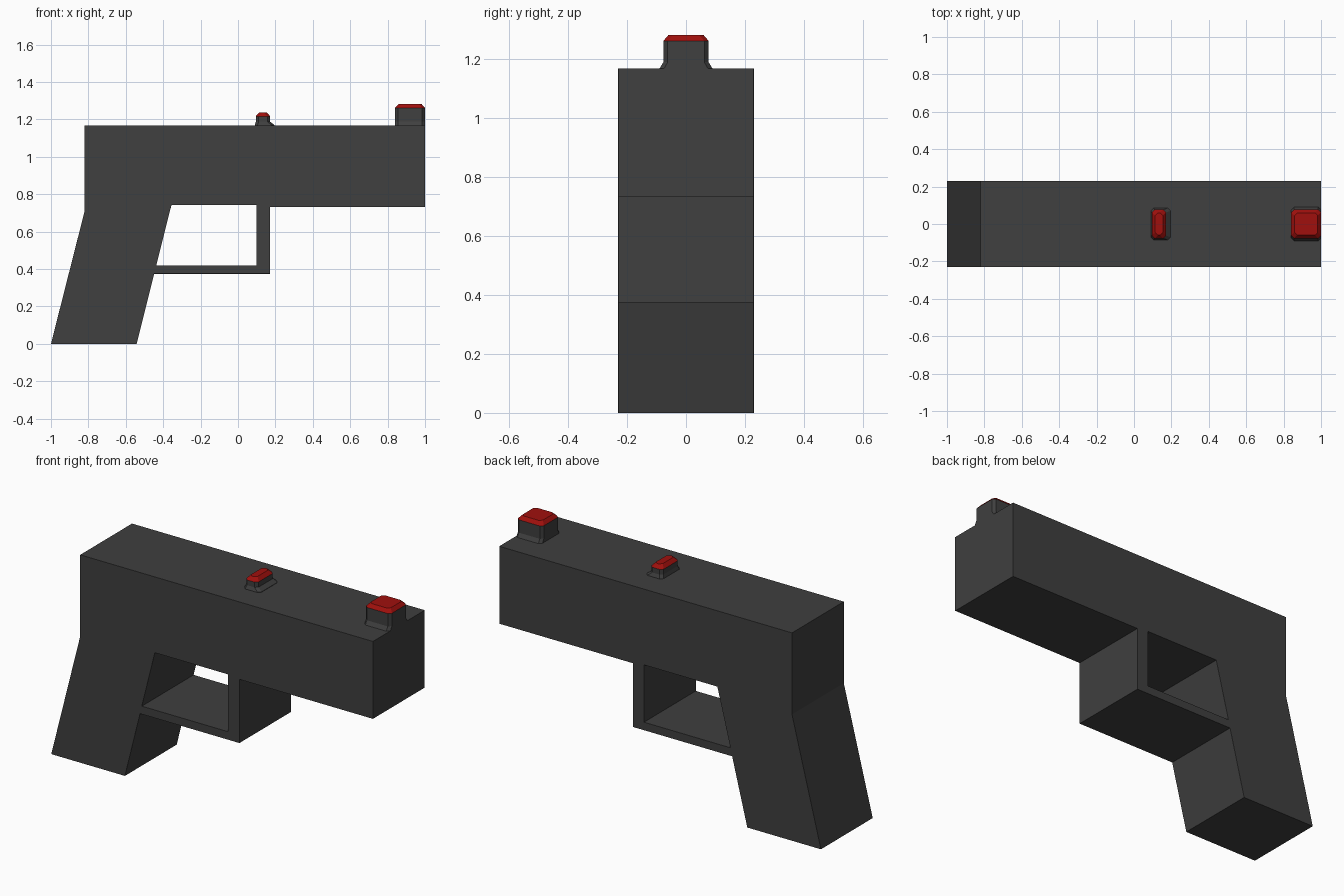
import bpy, bmesh

if "Cube" in bpy.data.objects:
    bpy.data.objects.remove(bpy.data.objects["Cube"])


def material(name, rgb):
    m = bpy.data.materials.new(name)
    m.diffuse_color = (*rgb, 1)
    m.use_nodes = True
    m.node_tree.nodes["Principled BSDF"].inputs["Base Color"].default_value = m.diffuse_color
    return m


dark = material("dark_grey", (0.05, 0.05, 0.05))
red = material("red", (0.35, 0.005, 0.004))


def add_object(name, bm, mats):
    bmesh.ops.recalc_face_normals(bm, faces=bm.faces)
    mesh = bpy.data.meshes.new(name)
    bm.to_mesh(mesh)
    bm.free()
    for m in mats:
        mesh.materials.append(m)
    ob = bpy.data.objects.new(name, mesh)
    bpy.context.collection.objects.link(ob)
    return ob


# Body: side profile (slide, grip and guard loop) extruded across y, chamfered
P = [(-1, 0), (-0.542, 0), (-0.448, 0.375), (0.17, 0.375), (0.17, 0.733),
     (1, 0.733), (1, 1.168), (-0.82, 1.168), (-0.82, 0.71),
     (-0.437, 0.42), (0.10, 0.42), (0.10, 0.742), (-0.356, 0.742)]
regions = [(0, 1, 2, 9, 12, 8), (2, 3, 10, 9), (3, 4, 11, 10),
           (8, 12, 11, 4, 5, 6, 7)]
bm = bmesh.new()
vs = [bm.verts.new((x, -0.23, z)) for x, z in P]
faces = [bm.faces.new([vs[i] for i in r]) for r in regions]
ext = bmesh.ops.extrude_face_region(bm, geom=faces, use_keep_orig=True)
for v in ext["geom"]:
    if isinstance(v, bmesh.types.BMVert):
        v.co.y = 0.23
body = add_object("body", bm, [dark])
bev = body.modifiers.new("chamfer", "BEVEL")
bev.width = 0.02
bev.segments = 1
bev.limit_method = "ANGLE"
bev.angle_limit = 0.5


def sight(name, sections, c=0.015):
    """Stack of corner-cut rectangles (z, x0, x1, half_y); last step is red."""
    bm = bmesh.new()
    rings = []
    for z, x0, x1, h in sections:
        pts = [(x0 + c, -h), (x1 - c, -h), (x1, -h + c), (x1, h - c),
               (x1 - c, h), (x0 + c, h), (x0, h - c), (x0, -h + c)]
        rings.append([bm.verts.new((x, y, z)) for x, y in pts])
    bm.faces.new(rings[0][::-1])
    for k, (a, b) in enumerate(zip(rings, rings[1:])):
        for i in range(8):
            j = (i + 1) % 8
            f = bm.faces.new((a[i], a[j], b[j], b[i]))
            f.material_index = int(k == len(rings) - 2)
    bm.faces.new(rings[-1]).material_index = 1
    return add_object(name, bm, [dark, red])


# Large block at the muzzle end and small block mid-way, both red on top
sight("muzzle_sight", [(1.14, 0.84, 1.0, 0.09), (1.168, 0.84, 1.0, 0.09),
                       (1.19, 0.84, 1.0, 0.077), (1.262, 0.84, 1.0, 0.077),
                       (1.282, 0.858, 0.982, 0.06)])
sight("middle_sight", [(1.15, 0.09, 0.195, 0.085), (1.17, 0.09, 0.195, 0.085),
                       (1.188, 0.095, 0.172, 0.077), (1.217, 0.095, 0.172, 0.077),
                       (1.237, 0.113, 0.154, 0.06)])
